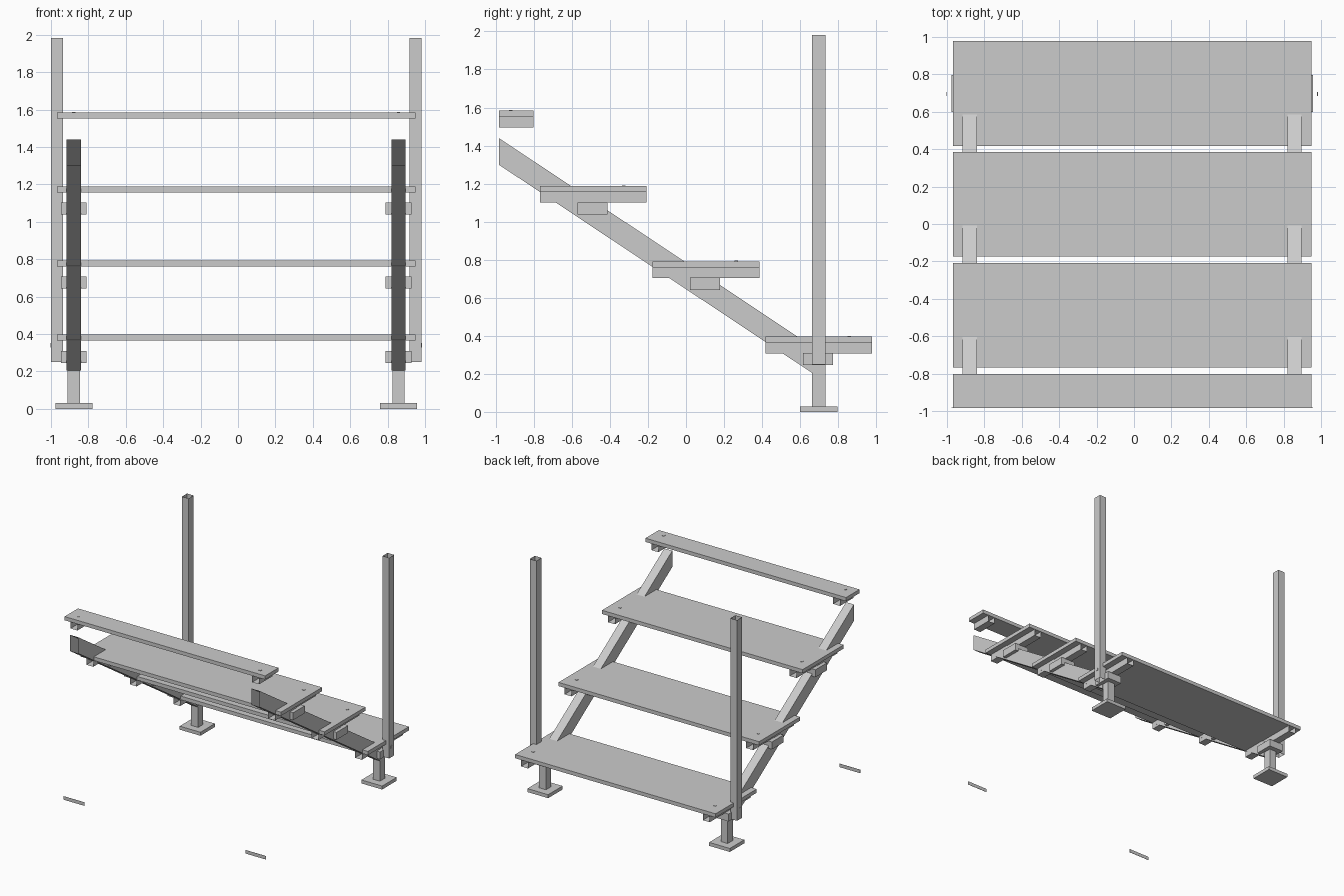
import bpy, bmesh
from mathutils import Vector

default = bpy.data.objects.get("Cube")
if default:
    bpy.data.objects.remove(default, do_unlink=True)

steel = bpy.data.materials.new("light_grey_steel")
steel.use_nodes = True
GREY = (0.6, 0.6, 0.6, 1.0)
steel.diffuse_color = GREY
steel.node_tree.nodes["Principled BSDF"].inputs["Base Color"].default_value = GREY

MID = -0.01                      # centre plane of the staircase
FRONT = -0.984                   # plane where the flight is cut off
RUN, RISE = 0.593, 0.396         # step spacing
X, Y, Z = Vector((1, 0, 0)), Vector((0, 1, 0)), Vector((0, 0, 1))


def prism(name, x0, x1, profile, open_dirs=()):
    """Extrude a (y, z) profile along x; leave out faces looking along open_dirs."""
    bm = bmesh.new()
    a = [bm.verts.new((x0, y, z)) for y, z in profile]
    b = [bm.verts.new((x1, y, z)) for y, z in profile]
    bm.faces.new(a)
    bm.faces.new(b)
    for i in range(len(a)):
        j = (i + 1) % len(a)
        bm.faces.new((a[i], a[j], b[j], b[i]))
    bmesh.ops.recalc_face_normals(bm, faces=bm.faces)
    gone = [f for f in bm.faces if any(f.normal.dot(d) > 0.99 for d in open_dirs)]
    bmesh.ops.delete(bm, geom=gone, context='FACES')
    mesh = bpy.data.meshes.new(name)
    bm.to_mesh(mesh)
    bm.free()
    mesh.materials.append(steel)
    ob = bpy.data.objects.new(name, mesh)
    bpy.context.collection.objects.link(ob)
    return ob


def box(name, xs, ys, zs, open_dirs=()):
    (y0, y1), (z0, z1) = ys, zs
    return prism(name, xs[0], xs[1], [(y0, z0), (y1, z0), (y1, z1), (y0, z1)], open_dirs)


def around(c, half):
    return c - half, c + half


# Steps, counted from the lowest at the back to the cut one at the front
for n in range(4):
    back = 0.978 - n * RUN
    front = max(back - 0.56, FRONT)
    top = 0.396 + n * RISE
    box(f"tread_{n}", around(MID, 0.958), (front, back), (top - 0.032, top))
    for side, label in ((-1, "right"), (1, "left")):
        x = MID + side * 0.868
        # Hollow bearer under each end of the tread
        box(f"tread_bearer_{label}_{n}", around(x, 0.033), (front, back),
            (top - 0.088, top - 0.032), (Y, -Y))
        # Bolt head on the tread
        box(f"tread_bolt_{label}_{n}", around(x, 0.009), around(back - 0.12, 0.009),
            (top, top + 0.003))
        # Bracket on the stringer
        if n < 3:
            box(f"bracket_{label}_{n}", around(x, 0.069), (back - 0.363, back - 0.205),
                (top - 0.15, top - 0.086))

# Parts standing on each side
for side, label in ((-1, "right"), (1, "left")):
    x = MID + side * 0.868
    prism(f"stringer_{label}", *around(x, 0.038),
          [(FRONT, 1.30), (0.663, 0.205), (0.663, 0.345), (FRONT, 1.44)], (-Y,))
    box(f"foot_plate_{label}", around(x, 0.099), (0.6, 0.797), (0, 0.03))
    box(f"foot_post_{label}", around(x, 0.033), (0.663, 0.732), (0.03, 0.31))
    box(f"front_floor_strip_{label}", around(x, 0.099), (FRONT, FRONT + 0.002), (0, 0.03))

    # Open square tube carrying the handrail, with its fixing bolt
    px = MID + side * 0.958
    box(f"rail_post_{label}", around(px, 0.032), (0.663, 0.732), (0.25, 1.982), (Z, -Z))
    box(f"post_bolt_{label}", around(px + side * 0.033, 0.002), around(0.695, 0.011),
        around(0.34, 0.011))
